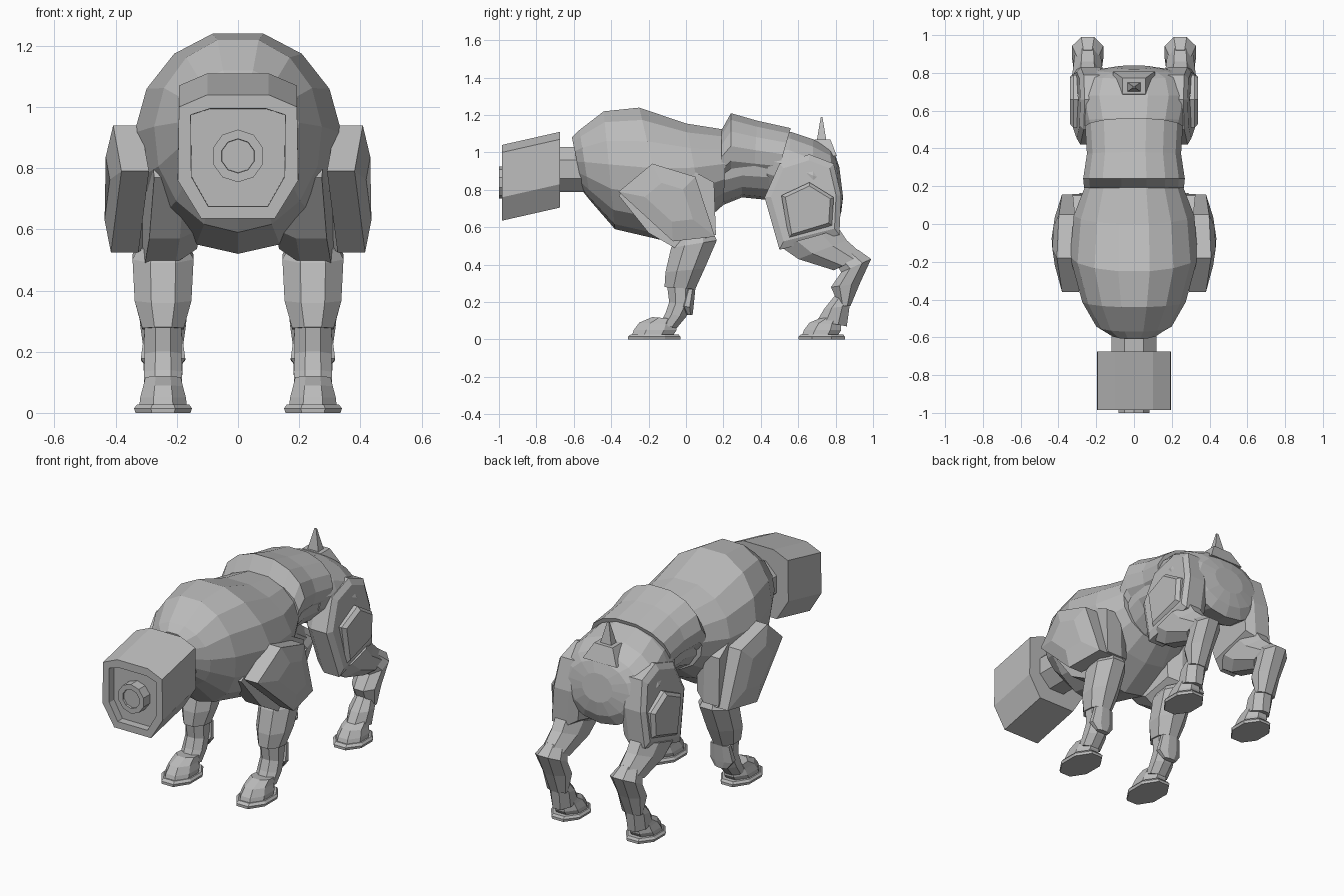
import bpy, bmesh
from math import pi, sin, cos
from mathutils import Vector

cube = bpy.data.objects.get("Cube")
if cube:
    bpy.data.objects.remove(cube, do_unlink=True)

GREY = bpy.data.materials.new("armor_grey")
GREY.use_nodes = True
GREY.diffuse_color = (0.5, 0.5, 0.5, 1)
GREY.node_tree.nodes["Principled BSDF"].inputs["Base Color"].default_value = GREY.diffuse_color

LEG_X = .245  # distance of each leg's centre line from the middle


def loft(name, rings, mirror=False, edit=None):
    """Skin a list of equal-length point rings and cap both ends."""
    bm = bmesh.new()
    loops = [[bm.verts.new(point) for point in ring] for ring in rings]
    count = len(loops[0])
    for lower, upper in zip(loops, loops[1:]):
        for i in range(count):
            j = (i + 1) % count
            bm.faces.new((lower[i], lower[j], upper[j], upper[i]))
    front_cap = bm.faces.new(loops[0])
    bm.faces.new(loops[-1])
    bmesh.ops.recalc_face_normals(bm, faces=bm.faces[:])
    if edit:
        edit(bm, front_cap)
    mesh = bpy.data.meshes.new(name)
    bm.to_mesh(mesh)
    bm.free()
    mesh.materials.append(GREY)
    part = bpy.data.objects.new(name, mesh)
    bpy.context.collection.objects.link(part)
    if mirror:
        part.modifiers.new("Mirror", 'MIRROR').use_mirror_merge = False


def circle(sides):
    """Unit polygon with flat sides facing the axes."""
    angles = [2 * pi * (i + .5) / sides for i in range(sides)]
    return [(cos(angle), sin(angle)) for angle in angles]


def body(name, stations):
    """Rounded sections with a keel below and a flat back; each station has
    top y, top z, bottom y, bottom z and half width."""
    rings = []
    for top_y, top_z, low_y, low_z, width in stations:
        top, low = Vector((0, top_y, top_z)), Vector((0, low_y, low_z))
        half = []
        for i in range(8):
            angle = pi * i / 7.6
            height = (1 - cos(angle)) / 1.97
            half.append(low.lerp(top, height) + Vector((width * sin(angle), 0, 0)))
        rings.append(half + [Vector((-p.x, p.y, p.z)) for p in reversed(half[1:])])
    loft(name, rings)


def slab(name, outline, outer_x, layers):
    """Side outline placed by an outer-x rule; layers shift it and scale it."""
    points = [Vector((outer_x(y, z), y, z)) for y, z in outline]
    middle = sum(points, Vector()) / len(points)
    rings = []
    for shift, scale in layers:
        offset = Vector((shift, 0, 0))
        rings.append([middle.lerp(point, scale) + offset for point in points])
    loft(name, rings, mirror=True)


def limb(name, stations):
    """Each station: front y, z, back y, z and half width; chamfered ring."""
    rings = []
    for front_y, front_z, back_y, back_z, width in stations:
        front, back = Vector((LEG_X, front_y, front_z)), Vector((LEG_X, back_y, back_z))
        rings.append([front.lerp(back, .5 + .54 * v) + Vector((1.08 * width * u, 0, 0))
                      for u, v in circle(8)])
    loft(name, rings, mirror=True)


def recess(rim, depth):
    """Make an edit that sinks the front cap behind a flat rim."""
    def edit(bm, cap):
        bmesh.ops.inset_region(bm, faces=[cap], thickness=rim)
        bmesh.ops.inset_region(bm, faces=[cap], thickness=.001, depth=-depth)
    return edit


def cylinder(name, front, back, radius, z, sides, edit=None):
    rings = [[(radius * u, y, z + radius * v) for u, v in circle(sides)] for y in (front, back)]
    loft(name, rings, edit=edit)


def spike(name, y, levels):
    """Upright four-sided taper; each level has a height and a half width."""
    loft(name, [[(width * sx, y + width * sy * .7, z) for sx, sy in
                 ((-1, -1), (1, -1), (1, 1), (-1, 1))] for z, width in levels])


# Torso
body("chest", [(-.61, 1.08, -.55, .79, .13), (-.57, 1.12, -.51, .74, .2),
               (-.44, 1.22, -.38, .59, .275), (-.25, 1.24, -.08, .52, .34),
               (0, 1.155, .1, .63, .32), (.22, 1.12, .2, .72, .255)])
body("waist_core", [(.15, 1.1, .15, .7, .22), (.3, 1.1, .3, .76, .23), (.5, 1.1, .5, .74, .23)])
body("waist_shell", [(.19, 1.12, .19, .8, .265), (.24, 1.21, .24, .82, .27),
                     (.38, 1.17, .36, .82, .25), (.56, 1.13, .47, .82, .26)])
body("hips", [(.46, 1.11, .42, .77, .24), (.56, 1.11, .53, .72, .27), (.68, 1.07, .68, .64, .3),
              (.77, 1.02, .8, .62, .27), (.8, .98, .83, .68, .2), (.82, .92, .84, .76, .1)])

# Tail spike on a low mount
spike("tail_mount", .73, [(.98, .11), (1.07, .06)])
spike("tail_spike", .725, [(1.05, .04), (1.19, .006)])

# Neck and head
cylinder("neck", -.69, -.5, .13, .91, 8)
half_face = [(.1, 1.04), (.193, 1), (.197, .76), (.12, .635)]
face = half_face + [(-x, z) for x, z in reversed(half_face)]
loft("head", [[(x, -.985, z) for x, z in face], [(x, -.675, z + .07) for x, z in face]],
     edit=recess(.046, .045))
cylinder("lens", -1, -.92, .086, .84, 10, edit=recess(.03, .012))

# Front legs
slab("shoulder", [(-.36, .77), (-.2, .93), (.04, .9), (.15, .84), (.16, .56), (-.06, .49), (-.2, .57)],
     lambda y, z: .31 + .1 * y, [(-.17, .8), (-.1, 1), (0, 1)])
slab("shoulder_plate", [(-.36, .79), (-.18, .94), (.05, .87), (.155, .55), (-.07, .525)],
     lambda y, z: .42 - .15 * abs(y + .1), [(-.09, 1), (0, 1), (.03, .5)])
limb("front_shin", [(-.06, .53, .15, .56, .08), (-.08, .49, .165, .53, .1),
                    (-.11, .36, .1, .38, .093), (-.115, .28, .05, .27, .068)])
limb("front_pastern", [(-.1, .28, .04, .28, .06), (-.09, .2, .03, .18, .06),
                       (-.11, .14, 0, .12, .063), (-.14, .08, -.05, .06, .06)])
limb("front_spur", [(0, .27, .05, .27, .06), (-.03, .18, .04, .17, .073), (0, .13, .035, .13, .04)])

# Rear legs
slab("rear_thigh", [(.42, .76), (.5, .94), (.66, .99), (.79, .94), (.83, .77), (.82, .56), (.5, .48)],
     lambda y, z: .36 - .1 * z, [(-.15, .85), (-.1, 1), (0, 1), (.02, .85)])
slab("thigh_plate", [(.51, .77), (.66, .84), (.79, .76), (.78, .61), (.55, .54)],
     lambda y, z: .32, [(-.06, 1), (0, 1), (.02, .86)])
limb("rear_shin", [(.5, .5, .82, .59, .085), (.6, .43, .86, .53, .083), (.79, .37, .95, .45, .068)])
limb("hock", [(.79, .42, .92, .48, .055), (.83, .36, .99, .43, .083),
              (.775, .28, .93, .3, .075), (.82, .18, .88, .18, .06)])
limb("rear_pastern", [(.8, .24, .89, .22, .05), (.74, .165, .875, .18, .065), (.7, .1, .86, .07, .06)])

# Paws and flat soles, shared by all four legs
for prefix, toe, heel in (("front", -.31, -.03), ("rear", .6, .85)):
    limb(prefix + "_paw", [(toe + .02, .02, heel - .04, .02, .078),
                           (toe + .03, .05, heel - .02, .05, .075),
                           (toe + .06, .09, heel - .02, .08, .065),
                           (toe + .13, .12, heel - .03, .11, .058)])
    limb(prefix + "_sole", [(toe, 0, heel, 0, .09), (toe, .015, heel, .015, .095),
                            (toe + .015, .028, heel - .01, .028, .085)])
